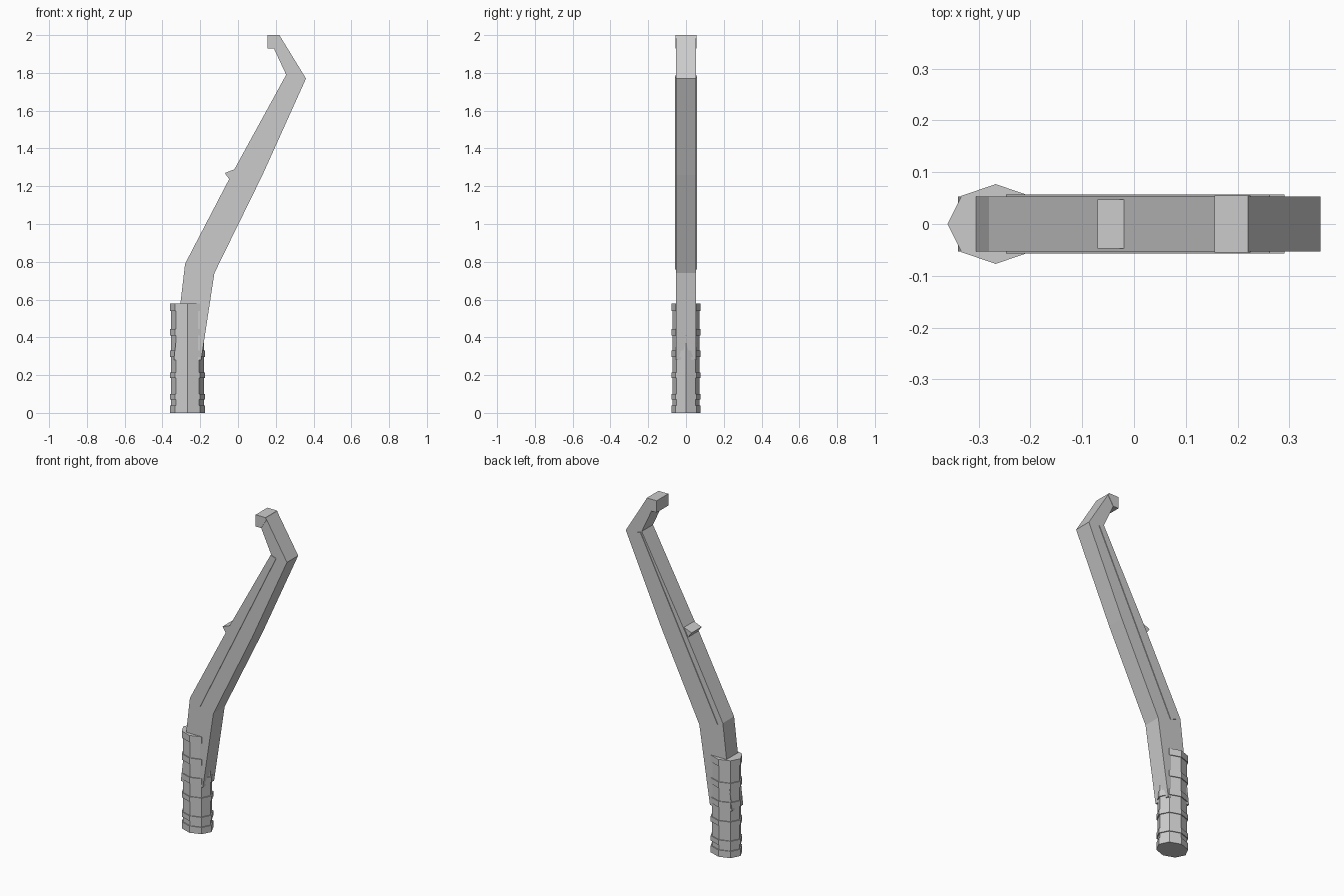
import bpy, bmesh
from math import cos, sin, pi

if "Cube" in bpy.data.objects:
    bpy.data.objects.remove(bpy.data.objects["Cube"])


def make_object(name, verts, faces):
    mesh = bpy.data.meshes.new(name)
    mesh.from_pydata(verts, [], faces)
    bm = bmesh.new()
    bm.from_mesh(mesh)
    bmesh.ops.recalc_face_normals(bm, faces=bm.faces)
    bm.to_mesh(mesh)
    bm.free()
    obj = bpy.data.objects.new(name, mesh)
    bpy.context.collection.objects.link(obj)
    return obj


def loft(name, rings):
    """Skin equal-sized rings of points and cap both ends."""
    n = len(rings[0])
    faces = [(r * n + i, r * n + (i + 1) % n, (r + 1) * n + (i + 1) % n, (r + 1) * n + i)
             for r in range(len(rings) - 1) for i in range(n)]
    last = (len(rings) - 1) * n
    faces += [tuple(range(n)), tuple(range(last, last + n))]
    return make_object(name, [p for ring in rings for p in ring], faces)


def extrude_profile(name, profile, half_depth):
    """Extrude an x-z outline evenly to both sides of y = 0."""
    return loft(name, [[(x, y, z) for x, z in profile] for y in (-half_depth, half_depth)])


# Bent limb: cross-sections given as (inner x, inner z, outer x, outer z)
sections = [(-0.34, 0.28, -0.195, 0.28), (-0.28, 0.79, -0.125, 0.74),
            (-0.03, 1.27, 0.13, 1.26), (0.255, 1.79, 0.36, 1.77),
            (0.185, 1.94, 0.222, 1.995)]
W = 0.053
loft("limb", [[(a, -W, b), (c, -W, d), (c, W, d), (a, W, b)] for a, b, c, d in sections])

# Thin raised strip showing on both sides of the limb
extrude_profile("side_strip", [(-0.247, 0.775), (-0.21, 0.76), (0.29, 1.775), (0.262, 1.785)], 0.057)

# Hooked tip
extrude_profile("tip_block", [(0.155, 2.0), (0.22, 2.0), (0.225, 1.985), (0.19, 1.93), (0.155, 1.93)], 0.055)

# Small spur on the inner edge
extrude_profile("spur", [(-0.07, 1.27), (-0.017, 1.29), (0.01, 1.27), (-0.045, 1.235)], 0.047)

# Octagonal grip with raised bands
bands = [(0, 0.04), (0.07, 0.10), (0.185, 0.215), (0.295, 0.33), (0.41, 0.445), (0.54, 0.58)]
levels = []
for low, high in bands:
    if low > 0:
        levels.append((low, 0.93))
    levels += [(low, 1.0), (high, 1.0)]
    if high < 0.58:
        levels.append((high, 0.93))
loft("grip", [[(-0.267 + 0.093 * s * cos(i * pi / 4), 0.077 * s * sin(i * pi / 4), z)
               for i in range(8)] for z, s in levels])
